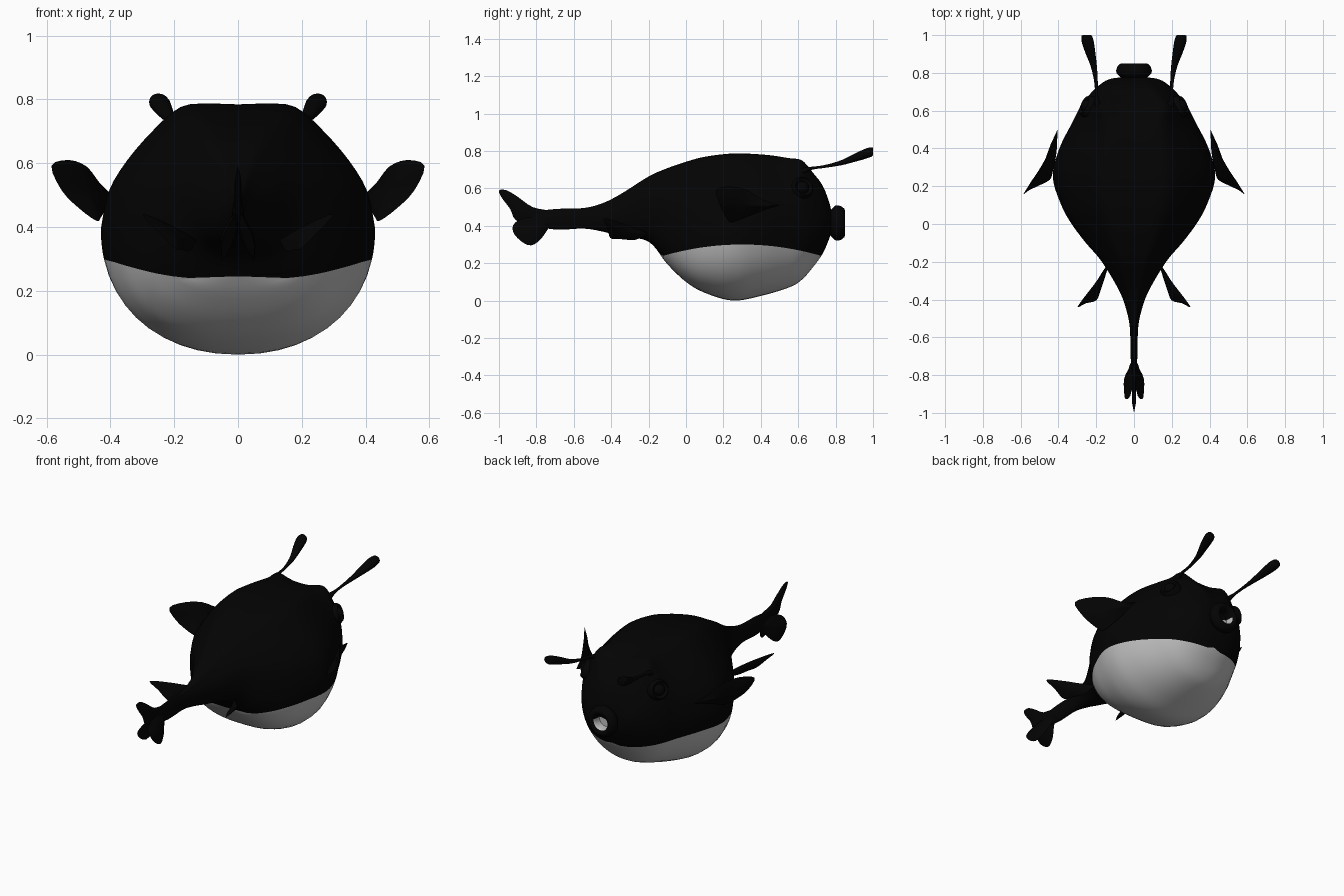
import bpy, bmesh, math
from mathutils import Vector

cube = bpy.data.objects.get("Cube")
if cube:
    bpy.data.objects.remove(cube, do_unlink=True)


def material(name, value):
    m = bpy.data.materials.new(name)
    m.use_nodes = True
    color = (value, value, value, 1)
    m.diffuse_color = color
    bsdf = m.node_tree.nodes["Principled BSDF"]
    bsdf.inputs["Base Color"].default_value = color
    bsdf.inputs["Roughness"].default_value = 0.8
    return m


BLACK = material("black_skin", 0.001)
GREY = material("grey_belly", 0.5)


def finish(name, bm, mats=(BLACK,), angle=60):
    bmesh.ops.remove_doubles(bm, verts=bm.verts, dist=0.0003)
    bmesh.ops.recalc_face_normals(bm, faces=bm.faces)
    me = bpy.data.meshes.new(name)
    bm.to_mesh(me)
    bm.free()
    ob = bpy.data.objects.new(name, me)
    bpy.context.collection.objects.link(ob)
    for m in mats:
        me.materials.append(m)
    bpy.ops.object.select_all(action="DESELECT")
    ob.select_set(True)
    bpy.context.view_layer.objects.active = ob
    bpy.ops.object.shade_smooth_by_angle(angle=math.radians(angle))


def smooth_path(points, steps):
    """Catmull-Rom interpolation through points of any dimension."""
    pts = [Vector(p) for p in points]
    pts = [pts[0] * 2 - pts[1]] + pts + [pts[-1] * 2 - pts[-2]]
    out = []
    for a, b, c, d in zip(pts, pts[1:], pts[2:], pts[3:]):
        for k in range(steps):
            t = k / steps
            out.append(0.5 * (2 * b + (c - a) * t + (2 * a - 5 * b + 4 * c - d) * t * t
                              + (3 * b - a - 3 * c + d) * t ** 3))
    return out + [pts[-2]]


def loft(bm, rings, rule=lambda ring, k: 0):
    loops = [[bm.verts.new(p) for p in ring] for ring in rings]
    n = len(loops[0])
    for i, (a, b) in enumerate(zip(loops, loops[1:])):
        for k in range(n):
            f = bm.faces.new((a[k], a[(k + 1) % n], b[(k + 1) % n], b[k]))
            f.material_index = rule(i, k)
    bm.faces.new(loops[0])
    bm.faces.new(loops[-1])


# Body: y, half width, top, bottom
SECTIONS = [
    (-.86, .008, .47, .41), (-.7, .018, .49, .38), (-.55, .022, .495, .385),
    (-.45, .042, .52, .37), (-.35, .08, .57, .345), (-.2, .17, .665, .315),
    (-.1, .255, .71, .195), (0, .33, .745, .1), (.1, .385, .772, .042),
    (.25, .43, .79, 0), (.4, .395, .785, .025), (.55, .32, .77, .07),
    (.62, .285, .76, .112), (.68, .24, .69, .18), (.73, .19, .62, .25),
    (.765, .135, .53, .33), (.778, .06, .47, .38)]
# Upper half of the cross-section: sloping flanks, broad flat back
UPPER = smooth_path([(1, 0), (.945, .29), (.81, .54), (.61, .79), (.42, .965),
                     (.22, 1), (0, 1)], 3)
LOW, MID = 10, 6


def body_ring(y, w, top, bottom):
    mid, h = (top + bottom) / 2, (top - bottom) / 2
    rear = max(0, min(1, (.25 - y) / .3, (y + .35) / .2))
    head = math.exp(-((y - .64) / .1) ** 2)
    p = .93 - .3 * rear                       # fuller belly towards the rear
    edge = .30 - .06 * ((y - .3) / .42) ** 2
    split = math.acos(max(0, min(1, (mid - edge) / h)) ** (1 / p))
    angles = [split * k / LOW for k in range(LOW)]
    angles += [split + (math.pi / 2 - split) * k / MID for k in range(MID)]
    half = [(w * math.sin(a) ** p, mid - h * math.cos(a) ** p) for a in angles]
    for x, z in UPPER:
        groove = math.cos(min(1, x / .5) * math.pi / 2) ** 2 * (.015 + .1 * head)
        half.append((w * max(x, 0) ** (1 - .35 * head), mid + h * (z - groove)))
    return [(x, y, z) for x, z in half] + [(-x, y, z) for x, z in half[-2:0:-1]]


bm = bmesh.new()
rings = [body_ring(*s) for s in smooth_path(SECTIONS, 5)]
count = len(rings[0])
loft(bm, rings, lambda i, k: 1 if k < LOW or k >= count - LOW else 0)
finish("body", bm, (BLACK, GREY))


def fin(name, outline, side=1, thickness=.012, steps=3):
    """Lens-shaped fin: a closed outline with a raised middle on both sides."""
    pts = smooth_path(list(outline) + [outline[0]], steps)[:-1]
    pts = [Vector((p.x * side, p.y, p.z)) for p in pts]
    mid = sum(pts, Vector()) / len(pts)
    normal = sum(((p - mid).cross(q - mid) for p, q in zip(pts, pts[1:] + pts[:1])),
                 Vector()).normalized()
    bm = bmesh.new()
    rim = [bm.verts.new(p) for p in pts]
    for sign in (1, -1):
        inner = [bm.verts.new(mid.lerp(p, .6) + normal * sign * thickness * .8) for p in pts]
        hub = bm.verts.new(mid + normal * sign * thickness)
        for k in range(len(rim)):
            j = (k + 1) % len(rim)
            bm.faces.new((rim[k], rim[j], inner[j], inner[k]))
            bm.faces.new((inner[k], inner[j], hub))
    finish(name, bm)


def revolve(name, profile, center, axis, mats=(BLACK,), rule=lambda ring, k: 0, n=32):
    """Turn (radius, height) points around an axis through the center."""
    rot = Vector(axis).to_track_quat("Z", "X")
    bm = bmesh.new()
    rings = [[Vector(center) + rot @ Vector((r * math.cos(math.tau * k / n),
              r * math.sin(math.tau * k / n), h)) for k in range(n)] for r, h in profile]
    loft(bm, rings, rule)
    finish(name, bm, mats)


# Mouth: rounded lips, with the floor of the throat grey
lips = [(.06, -.05), (.075, -.035), (.092, -.018), (.095, -.002), (.088, .018),
        (.075, .033), (.06, .035), (.048, .024), (.043, .008), (.042, -.026), (.001, -.028)]
turn = Vector((0, 1, 0)).to_track_quat("Z", "X")


def throat(ring, k):
    a = math.tau * (k + .5) / 32
    low = (turn @ Vector((math.cos(a), math.sin(a), 0))).z < .15
    return 1 if ring >= 7 and low else 0


revolve("mouth", lips, (0, .815, .415), (0, 1, 0), (BLACK, GREY), throat)

# Upper tail lobe
fin("tail_upper_lobe", [(0, -.72, .48), (0, -.82, .5), (0, -.9, .555), (0, -.96, .59),
                        (0, -1, .588), (0, -.985, .55), (0, -.94, .49), (0, -.91, .43),
                        (0, -.82, .4), (0, -.72, .4)])

for side, label in ((1, "left"), (-1, "right")):
    # Lower tail lobes spread outwards
    fin("tail_lower_lobe_" + label,
        [(0, -.7, .44), (.012, -.74, .38), (.035, -.78, .325), (.05, -.83, .295),
         (.052, -.885, .32), (.046, -.925, .37), (.02, -.91, .42), (0, -.8, .46)], side, .016)

    fin("pectoral_fin_" + label,
        [(.405, .5, .51), (.435, .41, .54), (.475, .33, .59), (.53, .24, .61),
         (.585, .16, .592), (.553, .18, .515), (.5, .205, .46), (.445, .235, .42),
         (.43, .28, .43), (.41, .38, .47)], side)

    fin("pelvic_fin_" + label,
        [(.13, -.2, .36), (.18, -.28, .39), (.24, -.36, .42), (.3, -.44, .44),
         (.255, -.42, .39), (.2, -.405, .335), (.18, -.36, .33), (.15, -.27, .325)], side)

    # Feeler: thin stalk swelling to a blunt paddle
    path = smooth_path([(.18, .6, .68, .03), (.197, .66, .705, .011), (.2, .74, .717, .009),
                        (.212, .83, .737, .016), (.232, .91, .767, .027),
                        (.245, .965, .787, .032), (.25, .995, .795, .028),
                        (.251, 1.0, .797, .02)], 4)
    bm = bmesh.new()
    loft(bm, [[(side * (p[0] + p[3] * math.cos(math.tau * k / 16)), p[1],
                p[2] + .85 * p[3] * math.sin(math.tau * k / 16)) for k in range(16)]
              for p in path])
    finish("feeler_" + label, bm)

    # Eye: raised rim with a domed ball in the middle
    eye = [(.064, -.035), (.058, .002), (.049, .014), (.04, .01), (.034, .002),
           (.032, .009), (.023, .02), (.012, .026), (.002, .027)]
    revolve("eye_" + label, eye, (side * .253, .625, .605), (side * .8, .35, .3), n=24)
